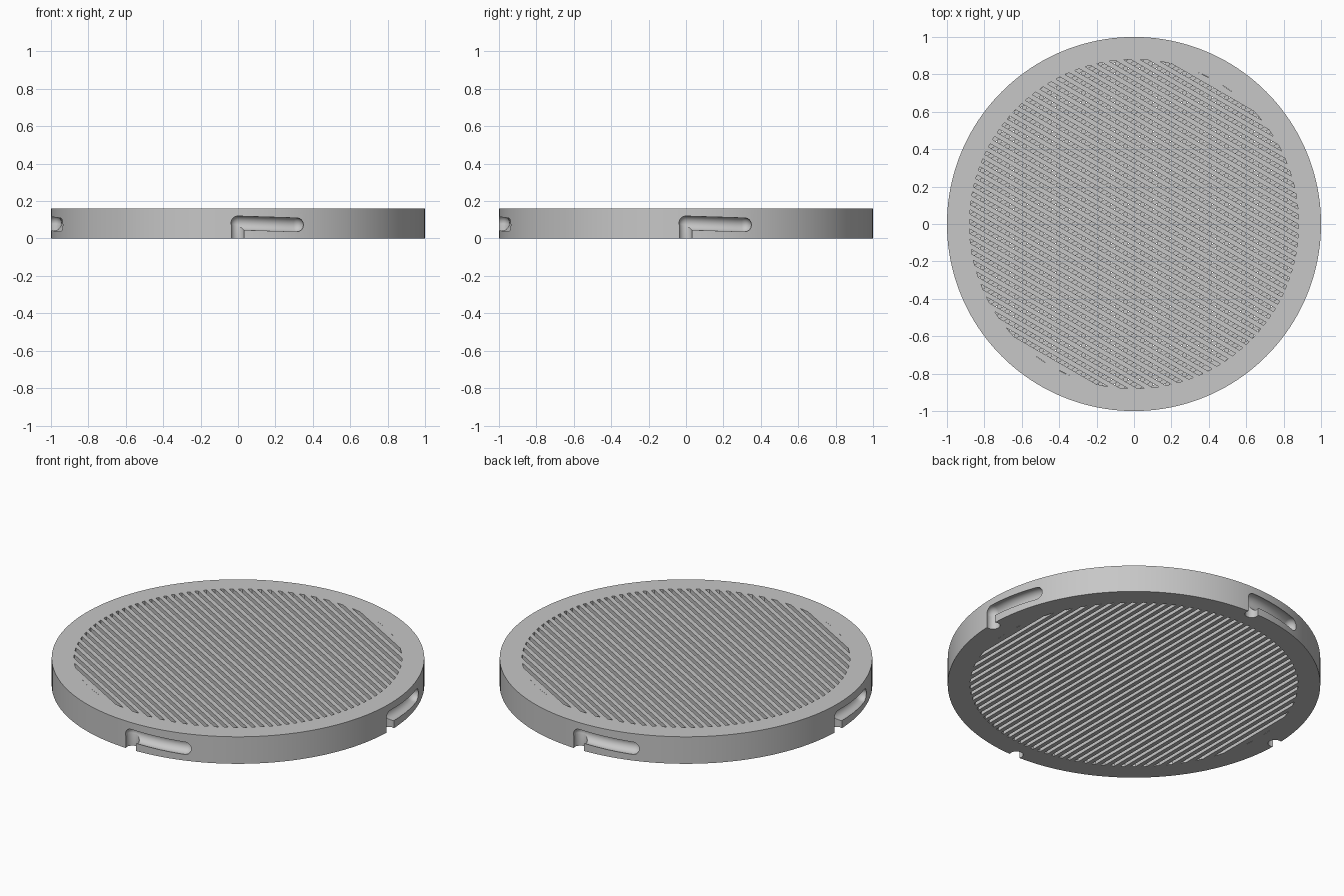
import bpy, bmesh
from math import sin, cos, pi, sqrt, radians
from mathutils import Vector, Matrix

cube = bpy.data.objects.get("Cube")
if cube:
    bpy.data.objects.remove(cube)

HEIGHT, INNER, SEGS = 0.16, 0.88, 160
PITCH, BAR = 0.045, 0.025

grey = bpy.data.materials.new("plain grey")
grey.use_nodes = True
colour = (0.57, 0.57, 0.57, 1)
grey.diffuse_color = colour
grey.node_tree.nodes["Principled BSDF"].inputs["Base Color"].default_value = colour


def add_object(name, bm):
    bmesh.ops.recalc_face_normals(bm, faces=bm.faces)
    mesh = bpy.data.meshes.new(name)
    bm.to_mesh(mesh)
    bm.free()
    mesh.materials.append(grey)
    obj = bpy.data.objects.new(name, mesh)
    bpy.context.collection.objects.link(obj)
    return obj


def bridge(bm, loops, closed):
    """Join successive vertex loops with quads."""
    pairs = list(zip(loops, loops[1:]))
    if closed:
        pairs.append((loops[-1], loops[0]))
    for a, b in pairs:
        n = len(a)
        for i in range(n):
            j = (i + 1) % n
            bm.faces.new((a[i], a[j], b[j], b[i]))


def tube(name, path, tangents, radius):
    """Round channel cutter with domed ends."""
    steps = 6
    dome = [(radius * cos(a), radius * sin(a))
            for a in (pi / 2 * (k + 0.3) / steps for k in range(steps))]
    first, last = tangents[0], tangents[-1]
    stations = [(path[0] - first * d, first, r) for d, r in dome]
    stations += [(p, t, radius) for p, t in zip(path, tangents)]
    stations += [(path[-1] + last * d, last, r) for d, r in reversed(dome)]
    bm = bmesh.new()
    loops = []
    for p, t, r in stations:
        u = Vector((0, 1, 0)) if abs(t.z) > 0.9 else Vector((0, 0, 1))
        u = (u - t * u.dot(t)).normalized()
        v = t.cross(u)
        loops.append([bm.verts.new(p + (u * cos(a) + v * sin(a)) * r)
                      for a in (2 * pi * i / 24 for i in range(24))])
    bridge(bm, loops, False)
    bm.faces.new(loops[0])
    bm.faces.new(loops[-1])
    obj = add_object(name, bm)
    obj.hide_render = True
    return obj


# Solid outer ring
bm = bmesh.new()
profile = [(1, 0), (1, HEIGHT), (INNER, HEIGHT), (INNER, 0)]
bridge(bm, [[bm.verts.new((r * cos(a), r * sin(a), z))
             for a in (2 * pi * i / SEGS for i in range(SEGS))]
            for r, z in profile], True)
ring = add_object("outer_ring", bm)

# Four hooked locking channels cut into the rim
R = 0.985
angles = [0.32 * i / 10 for i in range(11)]
arc = [Vector((R * sin(a), -R * cos(a), 0.083 - a / 32)) for a in angles]
arc_dirs = [Vector((cos(a), sin(a), 0)) for a in angles]
up = Vector((0, 0, 1))
entry = [Vector((-0.002, -R, z)) for z in (-0.06, 0.083)]
cutters = []
for q in range(4):
    spin = Matrix.Rotation(q * pi / 2, 4, 'Z')
    for name, path, dirs, radius in (("entry_cutter", entry, [up, up], 0.037),
                                     ("arm_cutter", arc, arc_dirs, 0.04)):
        cutter = tube(name, path, dirs, radius)
        cutter.data.transform(spin)
        cutters.append(cutter)
        mod = ring.modifiers.new(name, 'BOOLEAN')
        mod.operation, mod.solver, mod.object = 'DIFFERENCE', 'EXACT', cutter

bpy.context.view_layer.update()
cut_mesh = bpy.data.meshes.new_from_object(
    ring.evaluated_get(bpy.context.evaluated_depsgraph_get()))
ring.modifiers.clear()
ring.data = cut_mesh
for cutter in cutters:
    bpy.data.objects.remove(cutter)
bpy.ops.object.select_all(action='DESELECT')
ring.select_set(True)
bpy.context.view_layer.objects.active = ring
bpy.ops.object.shade_smooth_by_angle(angle=radians(30))

# Three stacked layers of parallel bars, each turned by sixty degrees
reach = INNER + 0.001
layer = HEIGHT / 3
for index, (name, turn) in enumerate((("lower_bars", 90), ("middle_bars", 30),
                                      ("upper_bars", -30))):
    bm = bmesh.new()
    for k in range(-19, 20):
        low, high = k * PITCH - BAR / 2, k * PITCH + BAR / 2
        # The outermost bars fill the rest of the circle
        if k == 19:
            high = reach
        if k == -19:
            low = -reach
        rows = [low + (high - low) * i / 4 for i in range(5)]
        half = [sqrt(max(reach ** 2 - y * y, 0.0001)) for y in rows]
        outline = ([(h, y) for h, y in zip(half, rows)] +
                   [(-h, y) for h, y in reversed(list(zip(half, rows)))])
        loops = [[bm.verts.new((x, y, z)) for x, y in outline]
                 for z in (index * layer, (index + 1) * layer)]
        bridge(bm, loops, False)
        for loop in loops:
            bm.faces.new(loop)
    bars = add_object(name, bm)
    bars.data.transform(Matrix.Rotation(radians(turn), 4, 'Z'))
